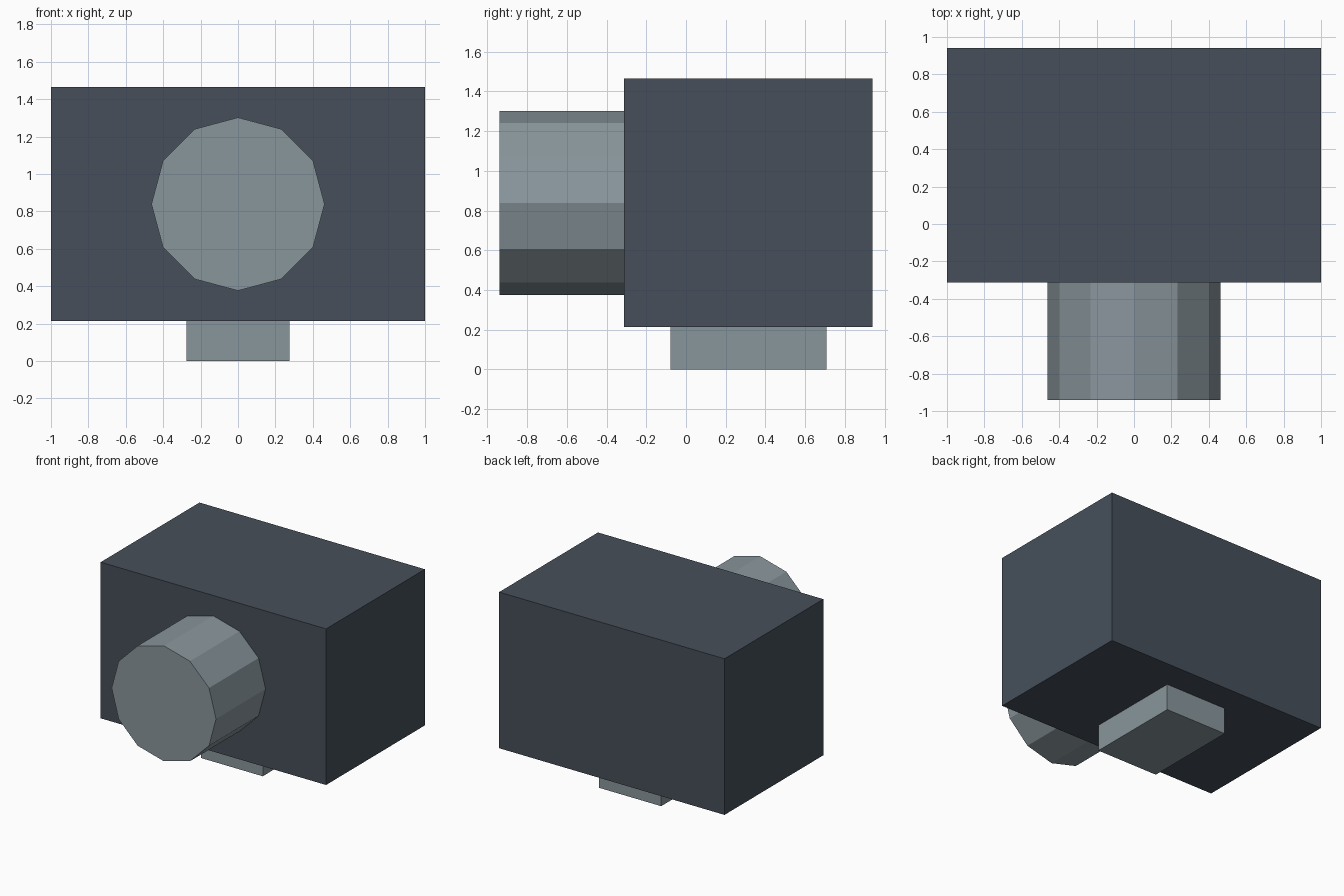
import bpy
from math import pi

cube = bpy.data.objects.get("Cube")
if cube:
    bpy.data.objects.remove(cube, do_unlink=True)


def make_material(name, rgb):
    mat = bpy.data.materials.new(name)
    mat.use_nodes = True
    color = (*rgb, 1)
    mat.diffuse_color = color
    mat.node_tree.nodes["Principled BSDF"].inputs["Base Color"].default_value = color
    return mat


def finish(name, mat):
    obj = bpy.context.object
    obj.name = obj.data.name = name
    obj.data.materials.append(mat)
    bpy.ops.object.transform_apply(location=False, rotation=True, scale=True)
    return obj


def box(name, size, center, mat):
    bpy.ops.mesh.primitive_cube_add(size=1, location=center)
    bpy.context.object.scale = size
    return finish(name, mat)


dark_slate = make_material("dark slate", (0.061, 0.078, 0.102))
light_grey = make_material("light blue grey", (0.25, 0.305, 0.335))

FRONT = -0.94        # tip of the lens
BODY_FRONT = -0.312  # front face of the housing
BODY_BOTTOM = 0.213
DEPTH = 1.252

# Housing
box("body", (2, DEPTH, DEPTH),
    (0, BODY_FRONT + DEPTH / 2, BODY_BOTTOM + DEPTH / 2), dark_slate)

# Mounting foot under the housing
box("mounting_foot", (0.55, 0.786, BODY_BOTTOM),
    (0, BODY_FRONT + DEPTH / 2, BODY_BOTTOM / 2), light_grey)

# Twelve-sided lens barrel, facing forward with a corner at the top
bpy.ops.mesh.primitive_cylinder_add(
    vertices=12, radius=0.463, depth=BODY_FRONT - FRONT,
    location=(0, (FRONT + BODY_FRONT) / 2, BODY_BOTTOM + DEPTH / 2),
    rotation=(pi / 2, 0, 0))
finish("lens_barrel", light_grey)
